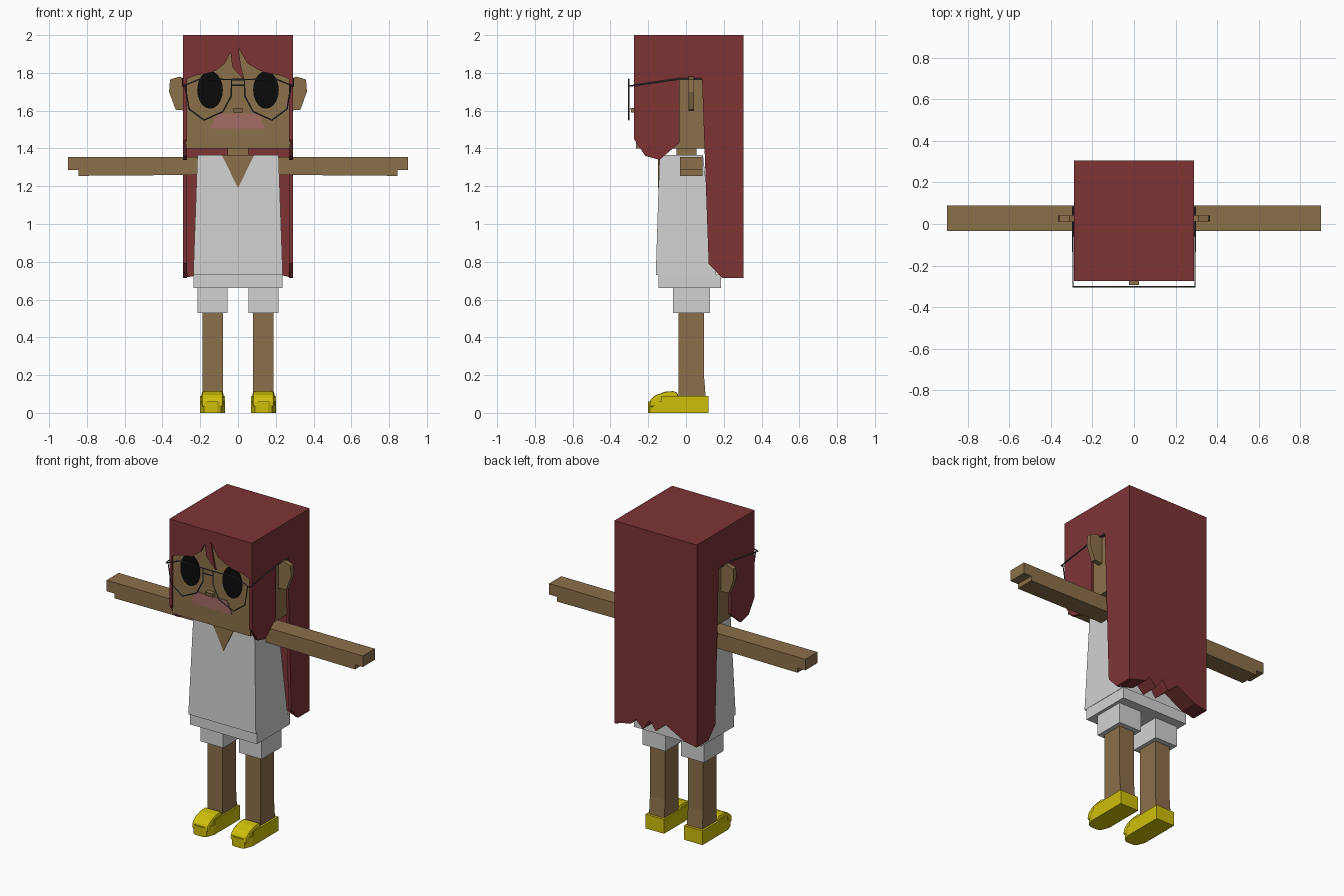
import bpy
import bmesh
import math

default_cube = bpy.data.objects.get("Cube")
if default_cube:
    bpy.data.objects.remove(default_cube, do_unlink=True)


def material(name, red, green, blue):
    mat = bpy.data.materials.new(name)
    mat.use_nodes = True
    color = (red, green, blue, 1)
    mat.diffuse_color = color
    shader = mat.node_tree.nodes["Principled BSDF"]
    shader.inputs["Base Color"].default_value = color
    shader.inputs["Roughness"].default_value = 0.8
    return mat


skin = material("skin brown", 0.26, 0.16, 0.07)
hair = material("hair dark red", 0.205, 0.034, 0.036)
cloth = material("cloth white", 0.64, 0.64, 0.64)
yellow = material("shoe yellow", 0.62, 0.52, 0.003)
lip = material("lip pink", 0.37, 0.15, 0.13)
black = material("eye black", 0.003, 0.003, 0.003)
metal = material("frame grey", 0.06, 0.06, 0.075)


def add_mesh(name, bm, mat):
    bmesh.ops.recalc_face_normals(bm, faces=bm.faces)
    mesh = bpy.data.meshes.new(name)
    bm.to_mesh(mesh)
    bm.free()
    mesh.materials.append(mat)
    obj = bpy.data.objects.new(name, mesh)
    bpy.context.collection.objects.link(obj)
    return obj


def prism(name, outline, axis, low, high, mat):
    """Extrude a flat outline along one axis, from low to high."""
    bm = bmesh.new()
    place = {"x": lambda a, b, d: (d, a, b),
             "y": lambda a, b, d: (a, d, b),
             "z": lambda a, b, d: (a, b, d)}[axis]
    rings = [[bm.verts.new(place(a, b, d)) for a, b in outline] for d in (low, high)]
    count = len(outline)
    for ring in rings:
        bm.faces.new(ring)
    for i in range(count):
        j = (i + 1) % count
        bm.faces.new((rings[0][i], rings[0][j], rings[1][j], rings[1][i]))
    return add_mesh(name, bm, mat)


def block(name, x, y, z, mat, top_x=None, top_y=None):
    """Box from axis ranges, optionally with a different top rectangle."""
    bm = bmesh.new()
    bmesh.ops.create_cube(bm, size=2)
    for v in bm.verts:
        upper = v.co.z > 0
        span_x = top_x if upper and top_x else x
        span_y = top_y if upper and top_y else y
        v.co = (span_x[v.co.x > 0], span_y[v.co.y > 0], z[upper])
    return add_mesh(name, bm, mat)


def wire(name, points, mat, closed=False):
    curve = bpy.data.curves.new(name, "CURVE")
    curve.dimensions = "3D"
    curve.bevel_depth = 0.004
    curve.bevel_resolution = 0
    curve.use_fill_caps = True
    spline = curve.splines.new("POLY")
    spline.points.add(len(points) - 1)
    for point, co in zip(spline.points, points):
        point.co = (*co, 1)
    spline.use_cyclic_u = closed
    curve.materials.append(mat)
    obj = bpy.data.objects.new(name, curve)
    bpy.context.collection.objects.link(obj)


def flip(outline, side):
    return [(side * a, b) for a, b in outline]


def span(side, a, b):
    return tuple(sorted((side * a, side * b)))


# Head, neck and face
block("head", (-0.275, 0.275), (-0.265, 0.2), (1.4, 1.98), skin)
block("neck", (-0.055, 0.055), (-0.05, 0.055), (1.34, 1.41), skin)
block("nose", (-0.025, 0.025), (-0.29, -0.26), (1.59, 1.615), skin,
      top_y=(-0.295, -0.26))
prism("mouth", [(-0.145, 1.505), (0.145, 1.505), (0.11, 1.585), (-0.11, 1.585)],
      "y", -0.27, -0.263, lip)

# Hair: crown, ragged fringe and ragged back
block("hair_crown", (-0.29, 0.29), (-0.275, 0.305), (1.97, 2), hair)
fringe = [(-0.29, 1.99), (-0.29, 1.76), (-0.23, 1.785), (-0.12, 1.81), (-0.07, 1.85),
          (-0.04, 1.91), (-0.03, 1.83), (0.035, 1.76), (0.015, 1.84), (0.003, 1.93),
          (0.05, 1.85), (0.12, 1.81), (0.23, 1.785), (0.29, 1.76), (0.29, 1.99)]
prism("hair_fringe", fringe, "y", -0.275, -0.262, hair)
back = [(0.288, 1.99), (0.288, 0.715), (0.17, 0.745), (0.14, 0.78), (0.09, 0.73),
        (0.04, 0.8), (0, 0.74), (-0.07, 0.8), (-0.2, 0.73), (-0.288, 0.715),
        (-0.288, 1.99)]
prism("hair_back", back, "y", 0.19, 0.305, hair)
side_lock = [(-0.275, 1.99), (0.305, 1.99), (0.305, 0.715), (0.19, 0.715), (0.12, 0.79),
             (0.085, 1.77), (-0.035, 1.77), (-0.035, 1.43), (-0.14, 1.34),
             (-0.215, 1.36), (-0.275, 1.45)]

# Shirt with a neckline and a hem
block("shirt", (-0.237, 0.237), (-0.16, 0.16), (0.73, 1.365), cloth,
      (-0.215, 0.215), (-0.14, 0.09))
block("shirt_hem", (-0.235, 0.235), (-0.145, 0.185), (0.66, 0.732), cloth)
prism("neckline", [(-0.085, 1.364), (0, 1.19), (0.085, 1.364)], "y", -0.148, -0.139, skin)

# Outlines shared by the left and right halves
ear = [(0.27, 1.765), (0.31, 1.78), (0.36, 1.765), (0.365, 1.7), (0.33, 1.605), (0.27, 1.6)]
arm = [(0.2, 1.355), (0.9, 1.355), (0.9, 1.285), (0.845, 1.285), (0.845, 1.255), (0.2, 1.26)]
sole = [(0.07, 0.12), (0.2, 0.12), (0.2, -0.14), (0.18, -0.19), (0.16, -0.2),
        (0.11, -0.2), (0.09, -0.19), (0.07, -0.14)]
toe = [(-0.195, 0.03), (-0.19, 0.07), (-0.16, 0.095), (-0.11, 0.112), (-0.06, 0.116),
       (-0.04, 0.1), (-0.04, 0.03)]
lens = [(0.035, 1.765), (0.2, 1.768), (0.28, 1.735), (0.26, 1.61), (0.18, 1.55),
        (0.08, 1.595), (0.035, 1.68)]
FRAME_Y = -0.302

for label, side in (("left", 1), ("right", -1)):
    # Eye as a thin oval plate
    oval = []
    for i in range(20):
        angle = math.tau * i / 20
        oval.append((side * 0.148 + 0.068 * math.cos(angle), 1.71 + 0.1 * math.sin(angle)))
    prism(label + "_eye", oval, "y", -0.271, -0.263, black)

    # Ear, arm and side hair
    prism(label + "_ear", flip(ear, side), "y", 0.012, 0.042, skin)
    prism(label + "_arm", flip(arm, side), "y", -0.033, 0.088, skin)
    prism(label + "_side_hair", side_lock, "x", *span(side, 0.27, 0.29), hair)

    # Shorts leg and leg
    block(label + "_shorts", span(side, 0.055, 0.215), (-0.07, 0.127), (0.53, 0.67), cloth)
    block(label + "_leg", span(side, 0.08, 0.187), (-0.04, 0.095), (0.2, 0.54), skin)
    block(label + "_ankle", span(side, 0.08, 0.187), (-0.04, 0.107), (0.05, 0.2), skin,
          top_y=(-0.04, 0.095))

    # Shoe: sole, heel cup and rounded toe cap
    prism(label + "_shoe_sole", flip(sole, side), "z", 0, 0.06, yellow)
    block(label + "_shoe_heel", span(side, 0.07, 0.2), (-0.13, 0.12), (0.05, 0.09), yellow)
    cap = prism(label + "_shoe_toe", toe, "x", *span(side, 0.078, 0.192), yellow)
    bevel = cap.modifiers.new("rounded edges", "BEVEL")
    bevel.width = 0.012
    bevel.segments = 2

    # Glasses: lens rim and temple
    wire(label + "_glasses_rim", [(side * a, FRAME_Y, b) for a, b in lens], metal, True)
    wire(label + "_glasses_temple",
         [(side * 0.28, FRAME_Y, 1.735), (side * 0.294, FRAME_Y, 1.73),
          (side * 0.294, -0.03, 1.77), (side * 0.294, 0.085, 1.77)], metal)

# Glasses bridge
for name, height in (("glasses_top_bar", 1.765), ("glasses_bridge", 1.735)):
    wire(name, [(-0.035, FRAME_Y, height), (0.035, FRAME_Y, height)], metal)
